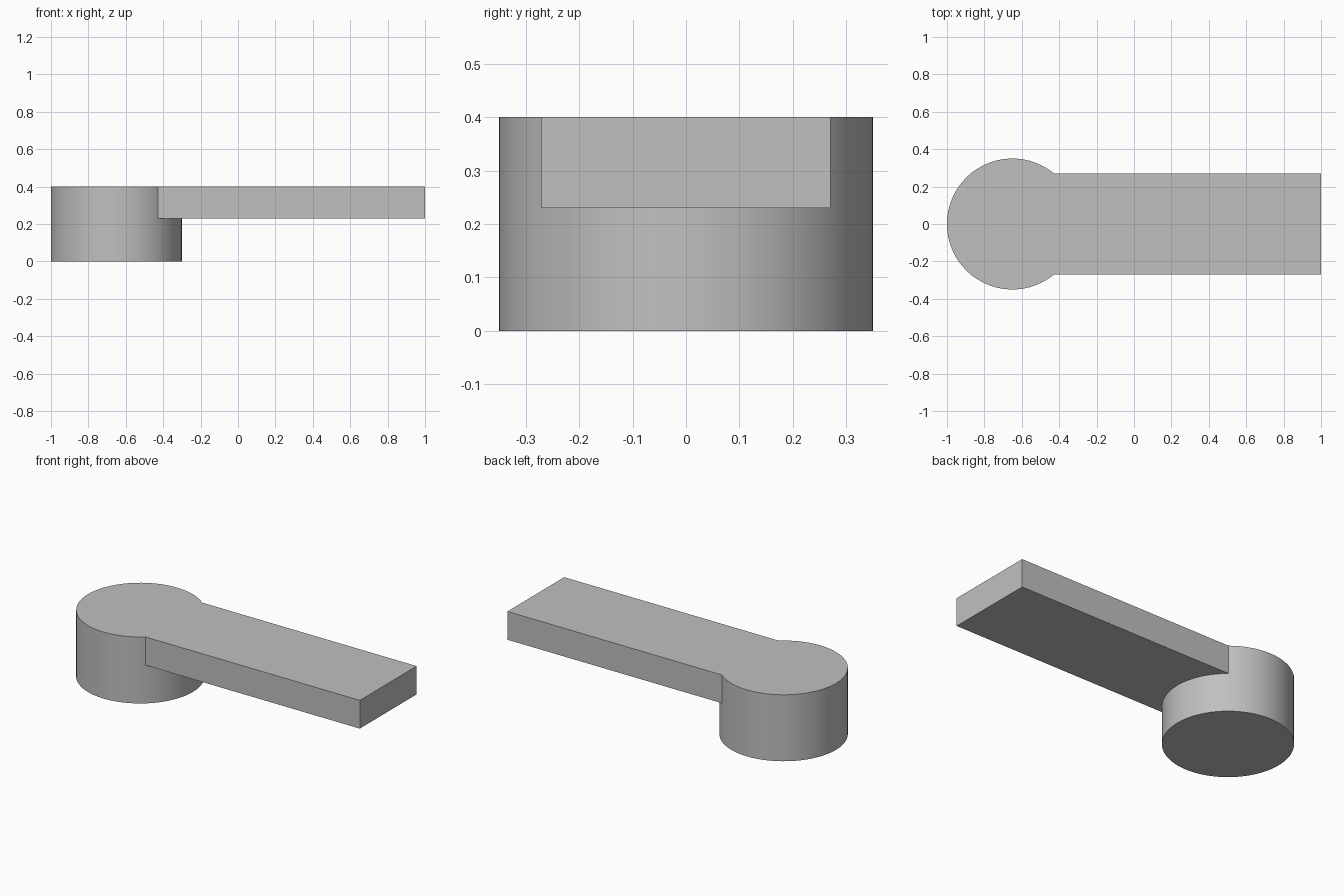
import bpy
import math

cube = bpy.data.objects.get("Cube")
if cube:
    bpy.data.objects.remove(cube, do_unlink=True)

HEIGHT, RADIUS, HUB_X = 0.40, 0.35, -0.65
ARM_BOTTOM, ARM_WIDTH, ARM_END = 0.23, 0.54, 1.0

# Plain grey material
grey = bpy.data.materials.new("plain_grey")
grey.use_nodes = True
colour = (0.53, 0.53, 0.53, 1.0)
grey.diffuse_color = colour
grey.node_tree.nodes["Principled BSDF"].inputs["Base Color"].default_value = colour

# Flat arm, starting inside the hub
arm_length = ARM_END - HUB_X
bpy.ops.mesh.primitive_cube_add(
    size=1, location=((HUB_X + ARM_END) / 2, 0, (ARM_BOTTOM + HEIGHT) / 2))
arm = bpy.context.object
arm.name = "arm"
arm.scale = (arm_length, ARM_WIDTH, HEIGHT - ARM_BOTTOM)
bpy.ops.object.transform_apply(location=False, rotation=False, scale=True)
arm.data.materials.append(grey)

# Round hub
bpy.ops.mesh.primitive_cylinder_add(
    vertices=96, radius=RADIUS, depth=HEIGHT, location=(HUB_X, 0, HEIGHT / 2))
lever = bpy.context.object
lever.name = "hub_and_arm"
lever.data.materials.append(grey)

# Merge hub and arm into one clean solid
union = lever.modifiers.new("join_arm", "BOOLEAN")
union.operation = "UNION"
union.solver = "EXACT"
union.object = arm
bpy.ops.object.modifier_apply(modifier=union.name)
bpy.data.objects.remove(arm, do_unlink=True)

bpy.ops.object.shade_smooth_by_angle(angle=math.radians(30))
